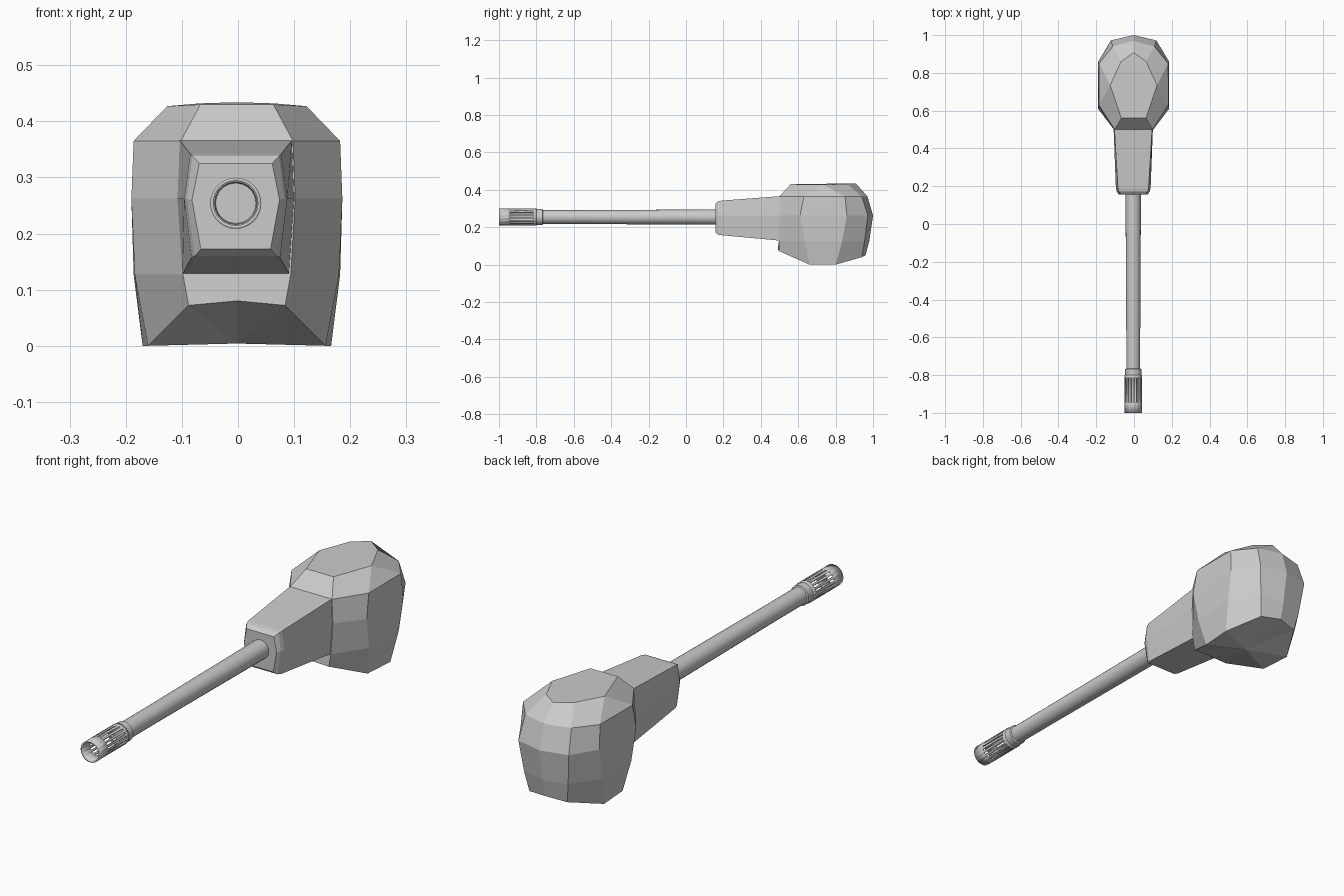
import bpy, bmesh, math

if "Cube" in bpy.data.objects:
    bpy.data.objects.remove(bpy.data.objects["Cube"])

CX, CZ = -0.004, 0.254   # barrel axis


def finish(name, bm, smooth=False):
    bmesh.ops.remove_doubles(bm, verts=bm.verts, dist=0.0005)
    bmesh.ops.recalc_face_normals(bm, faces=bm.faces)
    me = bpy.data.meshes.new(name)
    bm.to_mesh(me)
    bm.free()
    ob = bpy.data.objects.new(name, me)
    bpy.context.collection.objects.link(ob)
    if smooth:
        bpy.context.view_layer.objects.active = ob
        ob.select_set(True)
        bpy.ops.object.shade_smooth_by_angle(angle=math.radians(35))
        ob.select_set(False)
    return ob


def loft(bm, rings):
    loops = [[bm.verts.new(p) for p in r] for r in rings]
    n = len(loops[0])
    for a, b in zip(loops, loops[1:]):
        for i in range(n):
            j = (i + 1) % n
            bm.faces.new((a[i], a[j], b[j], b[i]))
    return loops


def mirrored(half):
    """Half outline, front to back; points on the centre line are kept once."""
    other = [(-x, y, z) for x, y, z in reversed(half) if x > 0]
    return [(x - 0.002, y, z) for x, y, z in half + other]


def level(z, pts):
    return [(x, y, z) for x, y in pts]


# Turret shell: faceted rings from the underside to the roof
halves = [
    [(0, .49, .08), (.086, .498, .072), (.158, .66, 0), (.168, .80, 0), (.09, .94, .04), (0, .96, .05)],
    level(.127, [(0, .497), (.096, .497), (.182, .635), (.184, .835), (.105, .955), (0, .98)]),
    level(.262, [(0, .5), (.104, .5), (.188, .61), (.188, .86), (.12, .972), (0, 1.0)]),
    level(.365, [(0, .5), (.1, .5), (.184, .63), (.183, .85), (.11, .94), (0, .97)]),
    [(0, .56, .43), (.065, .56, .43), (.124, .735, .427), (.124, .735, .427), (.066, .86, .432), (0, .908, .434)],
]
bm = bmesh.new()
loops = loft(bm, [mirrored(h) for h in halves])
bm.faces.new(loops[-1])
mid = bm.verts.new((-0.002, .73, .004))
for i, v in enumerate(loops[0]):
    bm.faces.new((v, mid, loops[0][(i + 1) % len(loops[0])]))
finish("turret_shell", bm)

# Gun housing: tapering six-sided box with a chamfered nose
sections = [
    (.505, [(.1, .366), (.104, .262), (.095, .128)]),
    (.19, [(.081, .342), (.092, .262), (.079, .157)]),
    (.172, [(.077, .338), (.087, .262), (.073, .16)]),
    (.157, [(.065, .325), (.078, .26), (.062, .172)]),
]
bm = bmesh.new()
rings = []
for y, pts in sections:
    full = pts + [(-x, z) for x, z in reversed(pts)]
    rings.append([(x + CX, y, z) for x, z in full])
loops = loft(bm, rings)
bm.faces.new(loops[-1])
bm.faces.new(loops[0])
finish("gun_housing", bm)


def circle(y, r, n):
    return [(CX + r * math.cos(2 * math.pi * i / n), y,
             CZ + r * math.sin(2 * math.pi * i / n)) for i in range(n)]


# Barrel with the stepped collar behind the muzzle
bm = bmesh.new()
loops = loft(bm, [circle(y, r, 20) for y, r in
                  [(.18, .041), (-.57, .037), (-.765, .037), (-.768, .043), (-.81, .043), (-.81, .038), (-.79, .036)]])
bm.faces.new(loops[0])
bm.faces.new(loops[-1])
finish("barrel", bm, True)

# Slotted muzzle brake: open tube with the slots left out
N = 32
bm = bmesh.new()
loops = loft(bm, [circle(y, .0455, N) for y in (-1.0, -.945, -.815, -.80)])
slots = [f for f in bm.faces
         if abs(f.calc_center_median().y + .88) < .02 and
         int((math.atan2(f.calc_center_median().z - CZ, f.calc_center_median().x - CX) % (2 * math.pi))
             / (2 * math.pi) * N) % 2 == 0]
bmesh.ops.delete(bm, geom=slots, context='FACES')
brake = finish("muzzle_brake", bm, True)
wall = brake.modifiers.new("wall", 'SOLIDIFY')
wall.thickness = .006
wall.offset = -1
